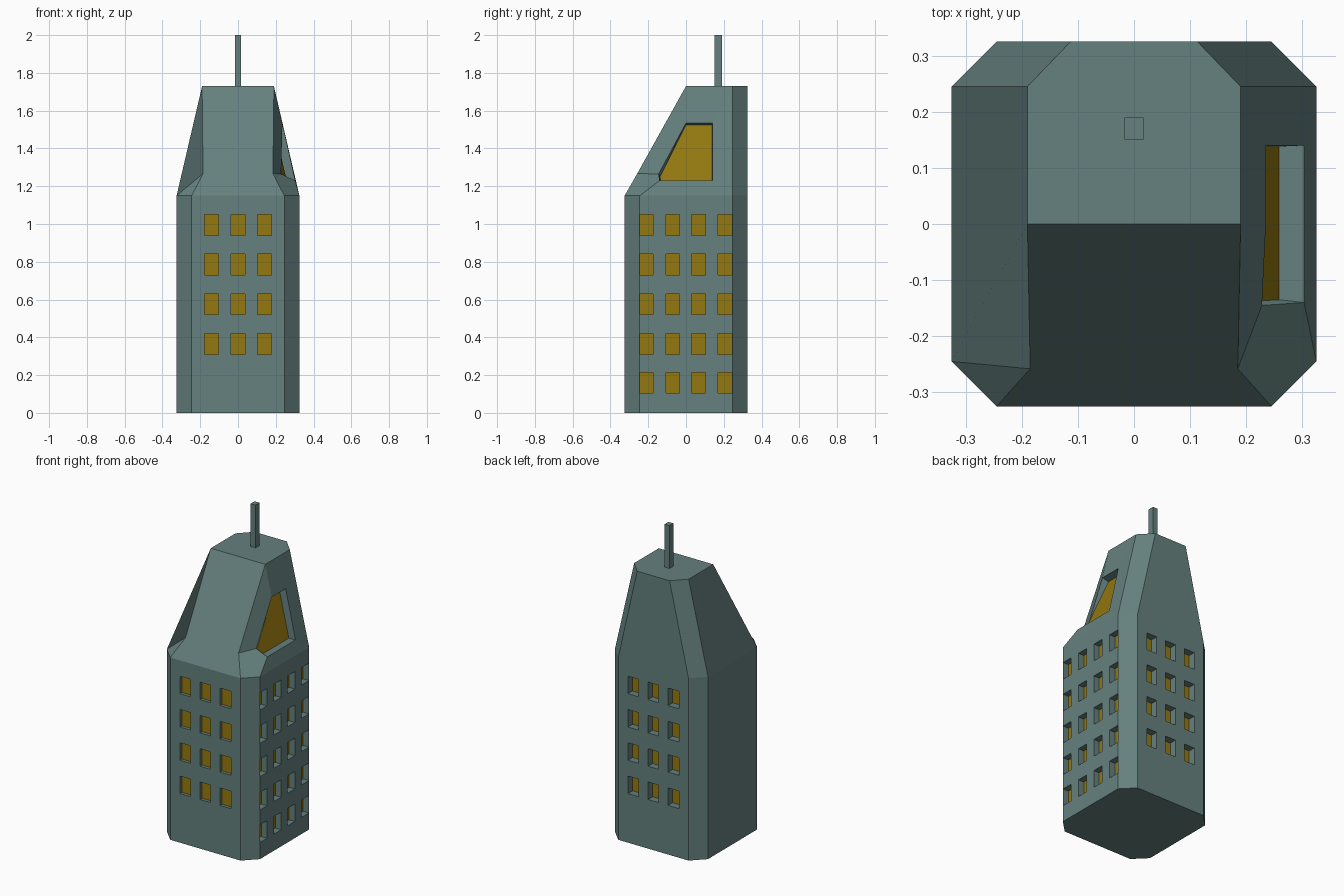
import bpy
from mathutils import Vector

if "Cube" in bpy.data.objects:
    bpy.data.objects.remove(bpy.data.objects["Cube"])


def material(name, rgb):
    m = bpy.data.materials.new(name)
    m.diffuse_color = (*rgb, 1)
    m.use_nodes = True
    m.node_tree.nodes["Principled BSDF"].inputs["Base Color"].default_value = m.diffuse_color
    return m


STONE = material("stone", (0.13, 0.22, 0.21))
GOLD = material("window_gold", (0.30, 0.19, 0.005))
CORE = Vector((0, 0.1, 0.8))


class Builder:
    """Collects faces; each is wound to face away from (or toward) a point."""

    def __init__(self):
        self.verts, self.faces, self.index = [], [], {}

    def add(self, pts, ref=CORE, toward=False):
        pts = [Vector(p) for p in pts]
        n = Vector()
        for a, b in zip(pts, pts[1:] + pts[:1]):
            n += a.cross(b)
        out = sum(pts, Vector()) / len(pts) - ref
        if (n.dot(out) < 0) != toward:
            pts.reverse()
        ids = []
        for p in pts:
            key = tuple(round(c, 5) for c in p)
            if key not in self.index:
                self.index[key] = len(self.verts)
                self.verts.append(key)
            ids.append(self.index[key])
        self.faces.append(ids)

    def finish(self, name, mat):
        me = bpy.data.meshes.new(name)
        me.from_pydata(self.verts, [], self.faces)
        me.materials.append(mat)
        ob = bpy.data.objects.new(name, me)
        bpy.context.collection.objects.link(ob)


shell, panes = Builder(), Builder()


def recess(outer, inner):
    """Jambs from the outer opening to the pane set behind it."""
    mid = sum((Vector(p) for p in outer + inner), Vector()) / (len(outer) * 2)
    for i in range(len(outer)):
        j = (i + 1) % len(outer)
        shell.add([outer[i], outer[j], inner[j], inner[i]], mid, True)
    panes.add(inner)


def wall(place, spans, rows, depth):
    """Flat wall; place(u, depth, z) maps to 3D, spans/rows are openings."""
    us = [-W] + [u for s in spans for u in s] + [W]
    zs = [0] + [z for r in rows for z in (r - 0.055, r + 0.055)] + [ZB]
    for i in range(len(us) - 1):
        for k in range(len(zs) - 1):
            quad = [(us[i], zs[k]), (us[i + 1], zs[k]),
                    (us[i + 1], zs[k + 1]), (us[i], zs[k + 1])]
            front = [place(u, 0, z) for u, z in quad]
            if i % 2 and k % 2:
                recess(front, [place(u, depth, z) for u, z in quad])
            else:
                shell.add(front)


R, W, ZB, ZT = 0.325, 0.245, 1.15, 1.73   # half width, chamfer start, heights

# Lower walls with rows of recessed windows (left side is blank)
rows = [0.365, 0.575, 0.785, 0.995]
three = [(c - 0.037, c + 0.037) for c in (-0.14, 0, 0.14)]
four = [(-0.243, -0.175), (-0.107, -0.035), (0.03, 0.102), (0.17, 0.243)]
wall(lambda u, d, z: (u, -R + d, z), three, rows, 0.02)
wall(lambda u, d, z: (u, R - d, z), three, rows, 0.045)
wall(lambda u, d, z: (R - d, u, z), four, [0.16] + rows, 0.04)
wall(lambda u, d, z: (-R + d, u, z), [], [], 0)

# Base, corner chamfers
ring = [(W, -R), (R, -W), (R, W), (W, R), (-W, R), (-R, W), (-R, -W), (-W, -R)]
shell.add([(x, y, 0) for x, y in ring])
for i in (0, 2, 4, 6):
    (a, b), (c, d) = ring[i], ring[i + 1]
    shell.add([(a, b, 0), (c, d, 0), (c, d, ZB), (a, b, ZB)])


# Crown corner points for one side (s = 1 right, -1 left)
def crown(s):
    return [Vector((s * x, y, z)) for x, y, z in (
        (W, -R, ZB), (R, -W, ZB), (R, W, ZB), (W, R, ZB),
        (0.185, -0.258, 1.267), (0.19, 0, ZT), (0.19, W, ZT), (0.113, R, ZT))]


fr, ar, br, er, pr, dr, cr, gr = crown(1)
fl, al, bl, el, pl, dl, cl, gl = crown(-1)
shell.add([fl, fr, pr, dr, dl, pl])          # sloping front
shell.add([el, er, gr, gl])                  # back
shell.add([dl, dr, cr, gr, gl, cl])          # roof
shell.add([br, er, gr, cr])                  # back chamfers
shell.add([bl, el, gl, cl])
shell.add([fl, al, pl])                      # plain left side
shell.add([al, bl, cl, dl, pl])

# Right side with large recessed attic window
rim = [(0.228, -0.145, 1.265), (0.303, -0.14, 1.23), (0.303, 0.14, 1.23),
       (0.235, 0.14, 1.535), (0.235, 0, 1.535)]
pane = [(0.225, -0.137, 1.25), (0.258, -0.135, 1.23), (0.258, 0.138, 1.23),
        (0.19, 0.138, 1.525), (0.19, 0, 1.525)]
shell.add([fr, ar, rim[1], rim[0], pr])      # corner ledge
shell.add([pr, rim[0], rim[4], dr])          # splayed cheek
shell.add([dr, rim[4], rim[3], cr])
shell.add([cr, rim[3], rim[2], br])
shell.add([br, rim[2], rim[1], ar])
recess(rim, pane)

shell.finish("tower", STONE)
panes.finish("window_panes", GOLD)

# Roof mast
bpy.ops.mesh.primitive_cube_add(size=1, location=(0, 0.17, 1.865))
mast = bpy.context.object
mast.name = mast.data.name = "mast"
mast.scale = (0.034, 0.039, 0.27)
mast.data.materials.append(STONE)
